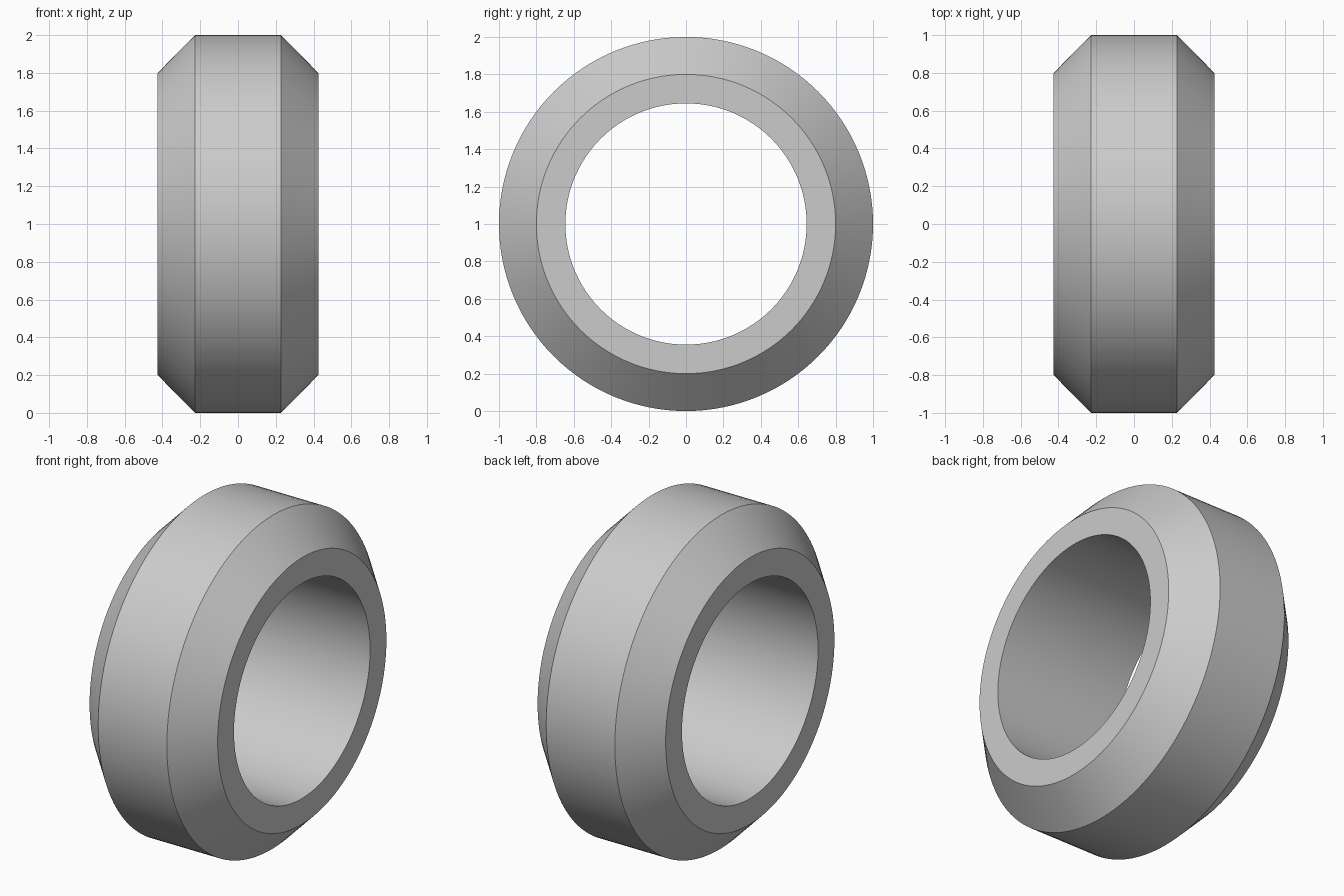
import bpy, bmesh, math
from mathutils import Matrix, Vector

cube = bpy.data.objects.get("Cube")
if cube:
    bpy.data.objects.remove(cube, do_unlink=True)

SEGMENTS = 128

# Plain grey material
grey = bpy.data.materials.new("plain_grey")
grey.use_nodes = True
colour = (0.6, 0.6, 0.6, 1)
grey.diffuse_color = colour
grey.node_tree.nodes["Principled BSDF"].inputs["Base Color"].default_value = colour

# Cross-section as (x, radius): bore, flat sides, bevels and outer band
half = [(0.425, 0.645), (0.425, 0.8), (0.228, 1.0)]
profile = half + [(-x, r) for x, r in reversed(half)]

# Spin the closed section around the x axis
bm = bmesh.new()
rings = []
for i in range(SEGMENTS):
    turn = Matrix.Rotation(math.tau * i / SEGMENTS, 4, "X")
    rings.append([bm.verts.new(turn @ Vector((x, 0, r))) for x, r in profile])
for i, ring in enumerate(rings):
    after = rings[(i + 1) % SEGMENTS]
    for j in range(len(profile)):
        k = (j + 1) % len(profile)
        bm.faces.new((ring[j], ring[k], after[k], after[j]))
bmesh.ops.recalc_face_normals(bm, faces=bm.faces)

mesh = bpy.data.meshes.new("bevelled_ring")
bm.to_mesh(mesh)
bm.free()
mesh.materials.append(grey)
ring_obj = bpy.data.objects.new("bevelled_ring", mesh)
ring_obj.location.z = 1
bpy.context.collection.objects.link(ring_obj)

# Smooth round surfaces with crisp bevel edges
bpy.ops.object.select_all(action="DESELECT")
ring_obj.select_set(True)
bpy.context.view_layer.objects.active = ring_obj
bpy.ops.object.shade_smooth_by_angle(angle=math.radians(30))
